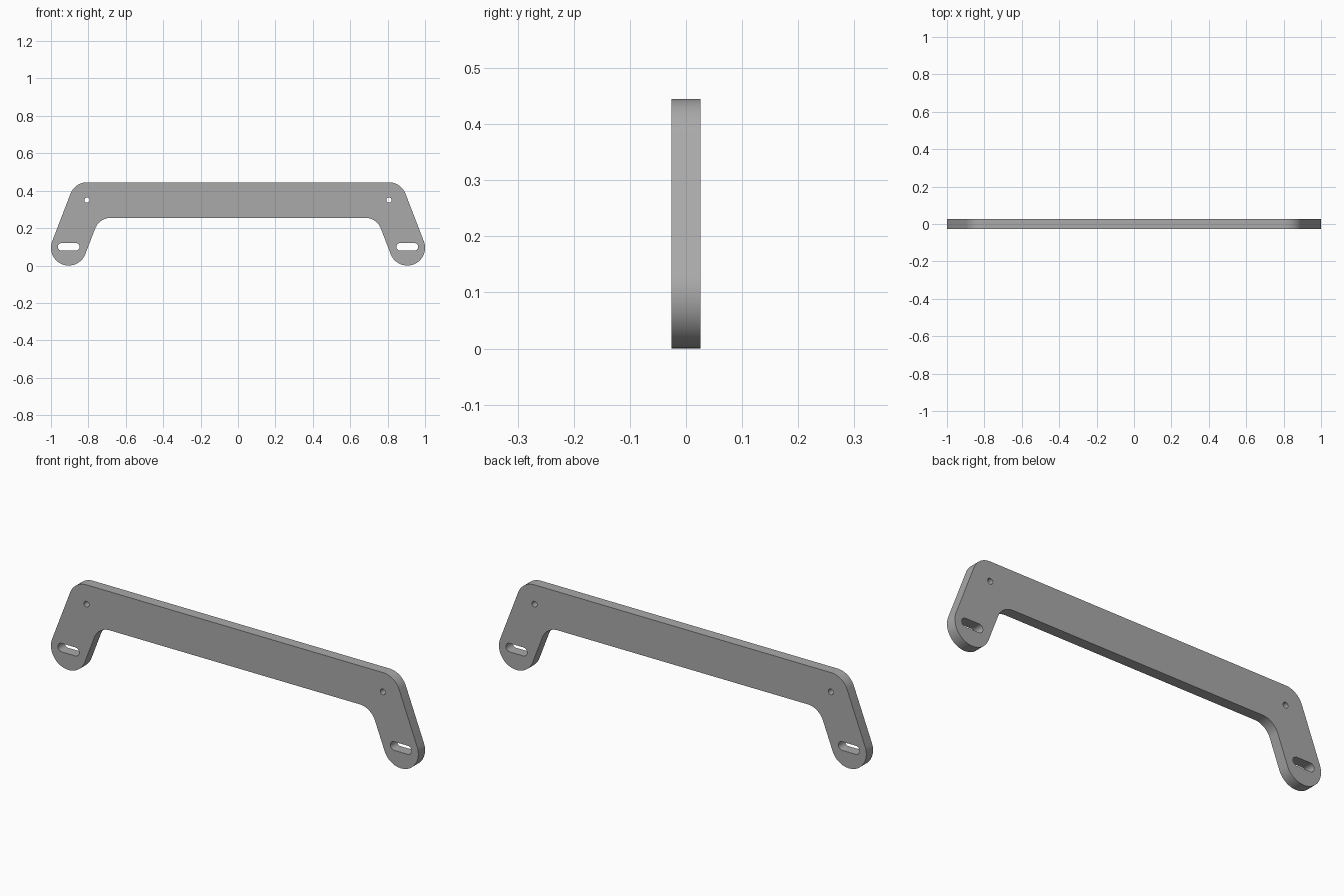
import bpy
import bmesh
from math import atan2, cos, sin, pi

cube = bpy.data.objects.get("Cube")
if cube:
    bpy.data.objects.remove(cube, do_unlink=True)

THICK = 0.052
R = 0.095                      # half width of bar and legs
FOOT = (-0.905, 0.095)         # centre of rounded foot
CORNER = (-0.807, 0.35)        # centre of rounded upper corner
FILLET = 0.09                  # inner bend radius


def arc(centre, radius, start, end, steps=20):
    angles = [start + (end - start) * i / steps for i in range(steps + 1)]
    return [(centre[0] + radius * cos(a), centre[1] + radius * sin(a)) for a in angles]


def mirrored(points):
    return [(-x, z) for x, z in reversed(points)]


# Outline: inner bend, foot and upper corner, then the other side
lean = atan2(CORNER[1] - FOOT[1], CORNER[0] - FOOT[0])
outer = lean + pi / 2
bend_z = CORNER[1] - R - FILLET
bend_x = FOOT[0] + (R + FILLET + (bend_z - FOOT[1]) * cos(lean)) / sin(lean)
half = (arc((bend_x, bend_z), FILLET, pi / 2, outer)
        + arc(FOOT, R, lean - pi / 2, lean - 3 * pi / 2, 32)
        + arc(CORNER, R, outer, pi / 2))
outline = half + mirrored(half)

# Small round hole and horizontal slot on each side
hole = arc(CORNER, 0.014, 0, 2 * pi, 24)[:-1]
slot_z, slot_r, slot_half = 0.1, 0.021, 0.037
slot = (arc((FOOT[0] + slot_half, slot_z), slot_r, -pi / 2, pi / 2, 12)
        + arc((FOOT[0] - slot_half, slot_z), slot_r, pi / 2, 3 * pi / 2, 12))

# Filled, extruded profile curve
curve = bpy.data.curves.new("bracket_profile", "CURVE")
curve.dimensions = "2D"
curve.fill_mode = "BOTH"
curve.extrude = THICK / 2
for loop in (outline, hole, mirrored(hole), slot, mirrored(slot)):
    spline = curve.splines.new("POLY")
    spline.points.add(len(loop) - 1)
    for point, (x, z) in zip(spline.points, loop):
        point.co = (x, z, 0, 1)
    spline.use_cyclic_u = True
profile = bpy.data.objects.new("bracket_profile", curve)
bpy.context.collection.objects.link(profile)

# Turn the profile into one upright welded mesh
depsgraph = bpy.context.evaluated_depsgraph_get()
mesh = bpy.data.meshes.new_from_object(profile.evaluated_get(depsgraph))
bpy.data.objects.remove(profile, do_unlink=True)
bm = bmesh.new()
bm.from_mesh(mesh)
for v in bm.verts:
    x, y, z = v.co
    v.co = (x, -z, y)
bmesh.ops.remove_doubles(bm, verts=bm.verts, dist=0.0001)
bmesh.ops.recalc_face_normals(bm, faces=bm.faces)
bm.to_mesh(mesh)
bm.free()

# Plain grey metal
grey = bpy.data.materials.new("grey_metal")
grey.use_nodes = True
grey.diffuse_color = (0.4, 0.4, 0.4, 1)
grey.node_tree.nodes["Principled BSDF"].inputs["Base Color"].default_value = grey.diffuse_color
mesh.materials.clear()
mesh.materials.append(grey)

bracket = bpy.data.objects.new("handle_bracket", mesh)
bpy.context.collection.objects.link(bracket)
bpy.ops.object.select_all(action="DESELECT")
bracket.select_set(True)
bpy.context.view_layer.objects.active = bracket
bpy.ops.object.shade_smooth_by_angle(angle=pi / 6)
